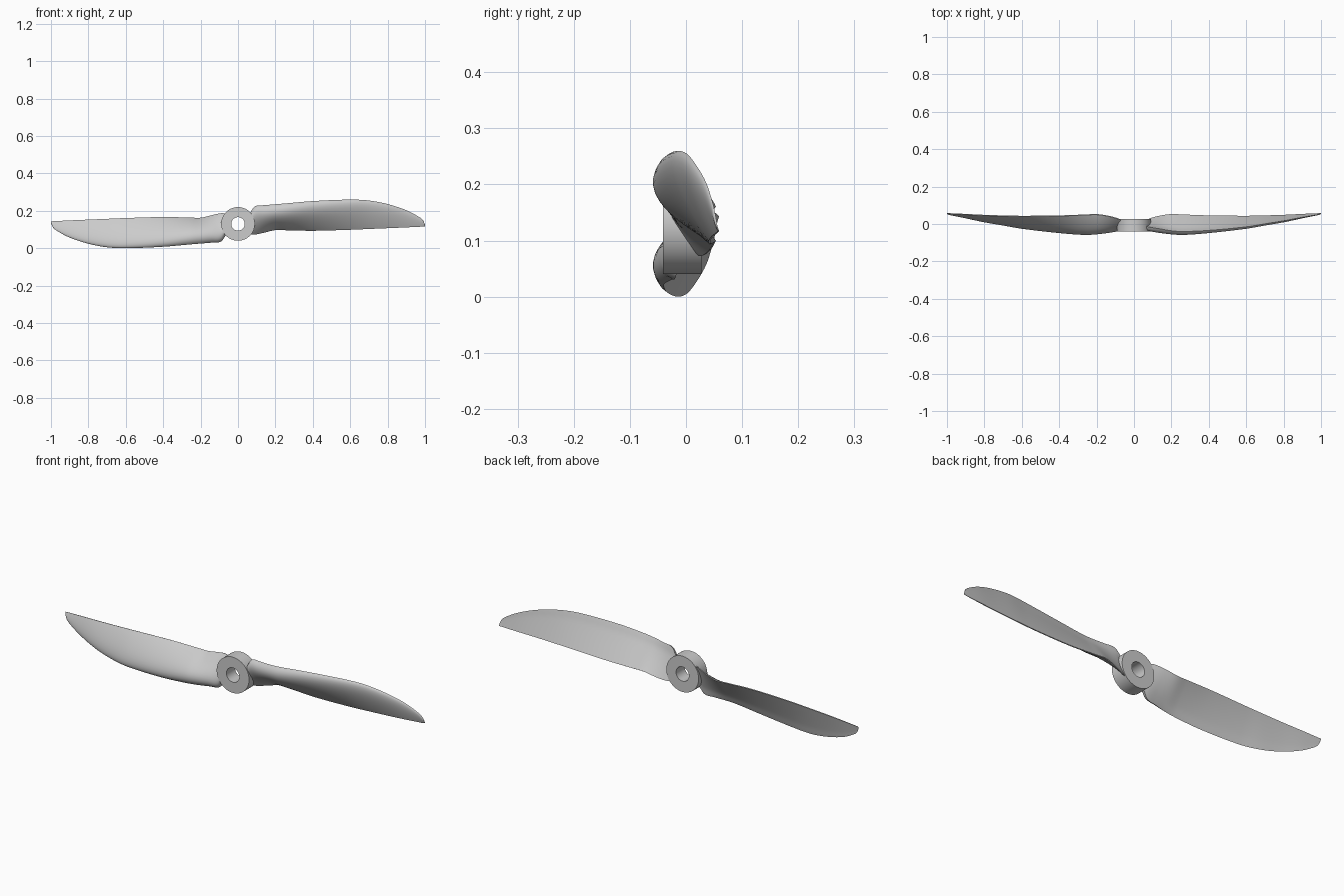
import bpy, bmesh, math
from mathutils import Vector, Matrix

if "Cube" in bpy.data.objects:
    bpy.data.objects.remove(bpy.data.objects["Cube"])

CENTRE_Z = 0.13

# Blade stations: x, leading edge y z, trailing edge y z, thickness
STATIONS = [
    (0.065, -0.012, 0.190, 0.022, 0.076, 0.030),
    (0.090, -0.018, 0.224, 0.032, 0.074, 0.034),
    (0.140, -0.026, 0.230, 0.045, 0.085, 0.040),
    (0.200, -0.036, 0.235, 0.053, 0.099, 0.043),
    (0.260, -0.040, 0.240, 0.051, 0.098, 0.042),
    (0.400, -0.034, 0.252, 0.046, 0.095, 0.032),
    (0.600, -0.015, 0.260, 0.044, 0.100, 0.022),
    (0.700, 0.001, 0.255, 0.046, 0.104, 0.018),
    (0.800, 0.017, 0.236, 0.049, 0.108, 0.014),
    (0.900, 0.036, 0.203, 0.054, 0.112, 0.009),
    (0.970, 0.048, 0.166, 0.057, 0.115, 0.005),
    (0.990, 0.052, 0.148, 0.058, 0.116, 0.004),
    (1.000, 0.056, 0.126, 0.059, 0.117, 0.002),
]


def slope(i, k):
    a, b = STATIONS[max(i - 1, 0)], STATIONS[min(i + 1, len(STATIONS) - 1)]
    return (b[k] - a[k]) / (b[0] - a[0])


def smooth_stations(steps=5):
    """Cubic interpolation between the stations."""
    for i in range(len(STATIONS) - 1):
        a, b = STATIONS[i], STATIONS[i + 1]
        h = b[0] - a[0]
        for s in range(steps):
            t = s / steps
            vals = [a[0] + h * t]
            for k in range(1, 6):
                vals.append((2*t**3 - 3*t**2 + 1) * a[k] + (t**3 - 2*t**2 + t) * h * slope(i, k)
                            + (3*t**2 - 2*t**3) * b[k] + (t**3 - t**2) * h * slope(i + 1, k))
            yield vals
    yield STATIONS[-1]


def airfoil(x, ly, lz, ty, tz, thick, n=16):
    """Convex front, nearly flat back."""
    le, te = Vector((x, ly, lz)), Vector((x, ty, tz))
    chord = te - le
    normal = Vector((0, chord.z, -chord.y)).normalized()
    us = [(1 - math.cos(math.pi * i / n)) / 2 for i in range(n + 1)]

    def shape(u):
        return (0.2969 * math.sqrt(u) - 0.126*u - 0.3516*u*u + 0.2843*u**3 - 0.1036*u**4) * 10 * thick

    edge = min(0.004, thick * 0.4)
    front = [le + chord * u + normal * (shape(u) + edge * u) for u in us]
    back = [le + chord * u + normal * shape(u) * 0.1 * (1 if u > 0.2 else u * 5) for u in us[1:]]
    return front + back[::-1]


def finish(name, bm):
    bmesh.ops.recalc_face_normals(bm, faces=bm.faces)
    mesh = bpy.data.meshes.new(name)
    bm.to_mesh(mesh)
    bm.free()
    ob = bpy.data.objects.new(name, mesh)
    bpy.context.collection.objects.link(ob)
    bpy.ops.object.select_all(action='DESELECT')
    ob.select_set(True)
    bpy.context.view_layer.objects.active = ob
    bpy.ops.object.shade_smooth_by_angle(angle=math.radians(35))
    return ob


def skin(bm, rings, closed=False):
    n = len(rings[0])
    pairs = list(zip(rings, rings[1:])) + ([(rings[-1], rings[0])] if closed else [])
    for a, b in pairs:
        for i in range(n):
            bm.faces.new((a[i], a[(i + 1) % n], b[(i + 1) % n], b[i]))


# Two blades, half a turn apart about the hub axis
for name, angle in (("right_blade", 0), ("left_blade", math.pi)):
    bm = bmesh.new()
    rings = [[bm.verts.new(p) for p in airfoil(*s)] for s in smooth_stations()]
    skin(bm, rings)
    bm.faces.new(rings[0])
    bm.faces.new(rings[-1])
    c = Vector((0, 0, CENTRE_Z))
    bmesh.ops.rotate(bm, verts=bm.verts, cent=c, matrix=Matrix.Rotation(angle, 3, 'Y'))
    finish(name, bm)

# Hub: a ring with a shaft hole
bm = bmesh.new()
SIDES = 64
rings = []
for r, y in ((0.09, -0.041), (0.09, 0.028), (0.036, 0.028), (0.036, -0.041)):
    rings.append([bm.verts.new((r * math.cos(2 * math.pi * i / SIDES), y,
                                CENTRE_Z + r * math.sin(2 * math.pi * i / SIDES)))
                  for i in range(SIDES)])
skin(bm, rings, closed=True)
finish("hub", bm)
